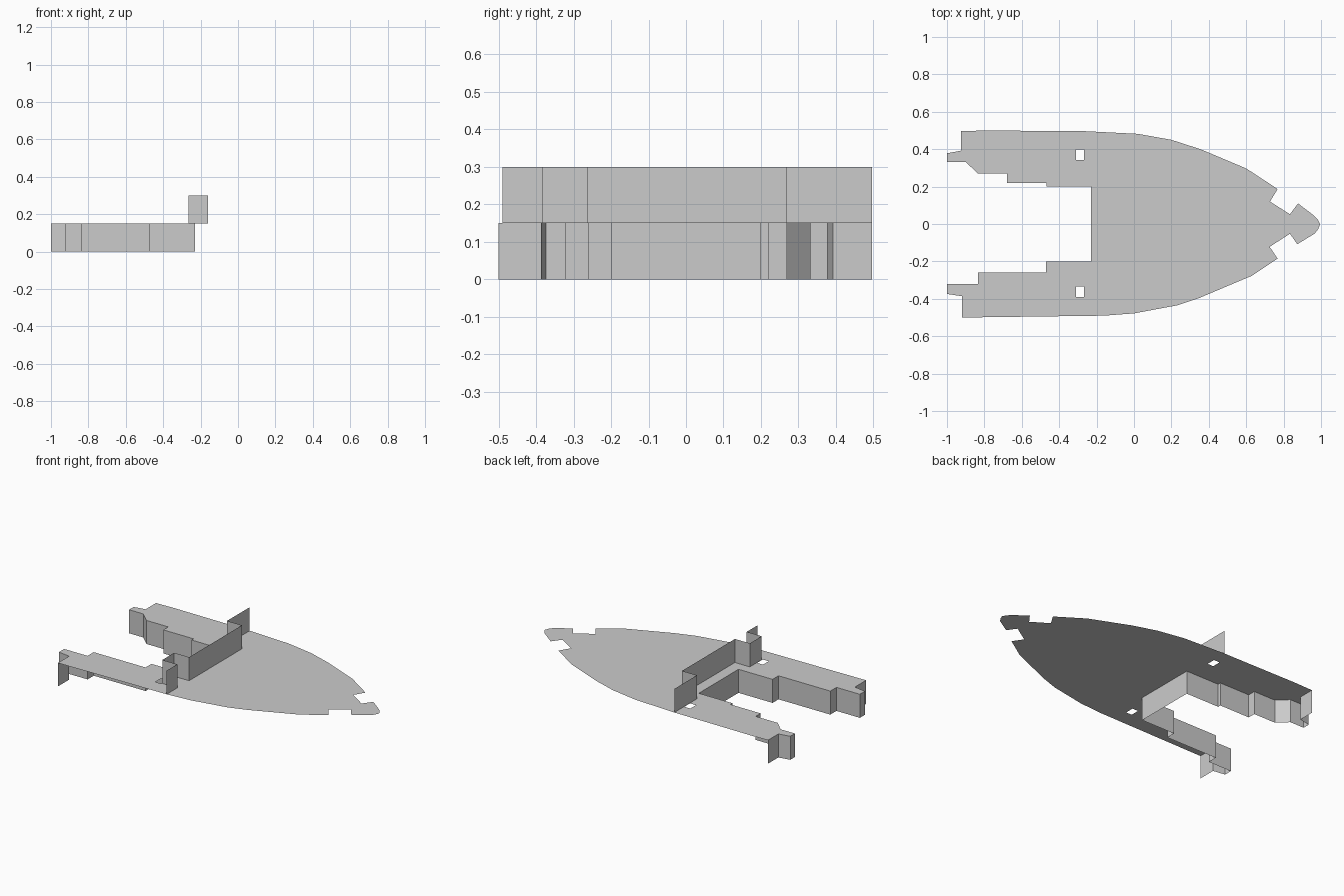
import bpy, bmesh

DECK, TOP = 0.15, 0.30

# Plan outline: left hull side, stern and cockpit edge, right hull side
hull_left = [(0.995, 0.0), (0.985, 0.02), (0.965, 0.043), (0.877, 0.11), (0.834, 0.052), (0.727, 0.12),
             (0.768, 0.187), (0.6, 0.297), (0.355, 0.40), (0.2, 0.45),
             (0.02, 0.482), (-0.26, 0.496), (-0.8, 0.5)]
cockpit = [(-0.925, 0.496), (-0.925, 0.392), (-1, 0.378), (-1, 0.332),
           (-0.9, 0.332), (-0.835, 0.27), (-0.68, 0.27), (-0.68, 0.22),
           (-0.467, 0.22), (-0.467, 0.2), (-0.23, 0.2), (-0.23, -0.2),
           (-0.47, -0.2), (-0.47, -0.26), (-0.835, -0.26), (-0.835, -0.322),
           (-1, -0.322), (-1, -0.374), (-0.92, -0.386), (-0.92, -0.5)]
hull_right = [(-0.16, -0.49), (0, -0.478), (0.23, -0.435), (0.35, -0.395),
              (0.63, -0.277), (0.768, -0.185), (0.725, -0.122),
              (0.834, -0.052), (0.873, -0.108), (0.965, -0.052), (0.985, -0.027)]
bulkhead = [(-0.265, 0.496), (-0.265, 0.268), (-0.16, 0.268), (-0.16, -0.264),
            (-0.265, -0.264), (-0.265, -0.383), (-0.16, -0.383), (-0.16, -0.49)]


def finish(bm, name):
    me = bpy.data.meshes.new(name)
    bm.to_mesh(me)
    bm.free()
    ob = bpy.data.objects.new(name, me)
    bpy.context.collection.objects.link(ob)
    return ob


def wall(name, path, z0, z1):
    bm = bmesh.new()
    low = [bm.verts.new((x, y, z0)) for x, y in path]
    high = [bm.verts.new((x, y, z1)) for x, y in path]
    for i in range(len(path) - 1):
        bm.faces.new((low[i], low[i + 1], high[i + 1], high[i]))
    return finish(bm, name)


def sheet(name, loops, z):
    bm = bmesh.new()
    for loop in loops:
        vs = [bm.verts.new((x, y, z)) for x, y in loop]
        for i in range(len(vs)):
            bm.edges.new((vs[i - 1], vs[i]))
    bmesh.ops.triangle_fill(bm, edges=bm.edges[:], use_beauty=True, normal=(0, 0, 1))
    for f in bm.faces:
        f.normal_update()
        if f.normal.z < 0:
            f.normal_flip()
    return finish(bm, name)


# Deck sheet with a small opening on each side
openings = [[(-0.31, y), (-0.268, y), (-0.268, y + 0.057), (-0.31, y + 0.057)]
            for y in (0.342, -0.39)]
sheet("deck", [hull_left + cockpit + hull_right] + openings, DECK)

# Cockpit and stern walls hanging below the deck
wall("cockpit_wall", cockpit, 0.0, DECK)

# Stepped bulkhead standing on the deck
wall("cabin_bulkhead", bulkhead, DECK, TOP)
